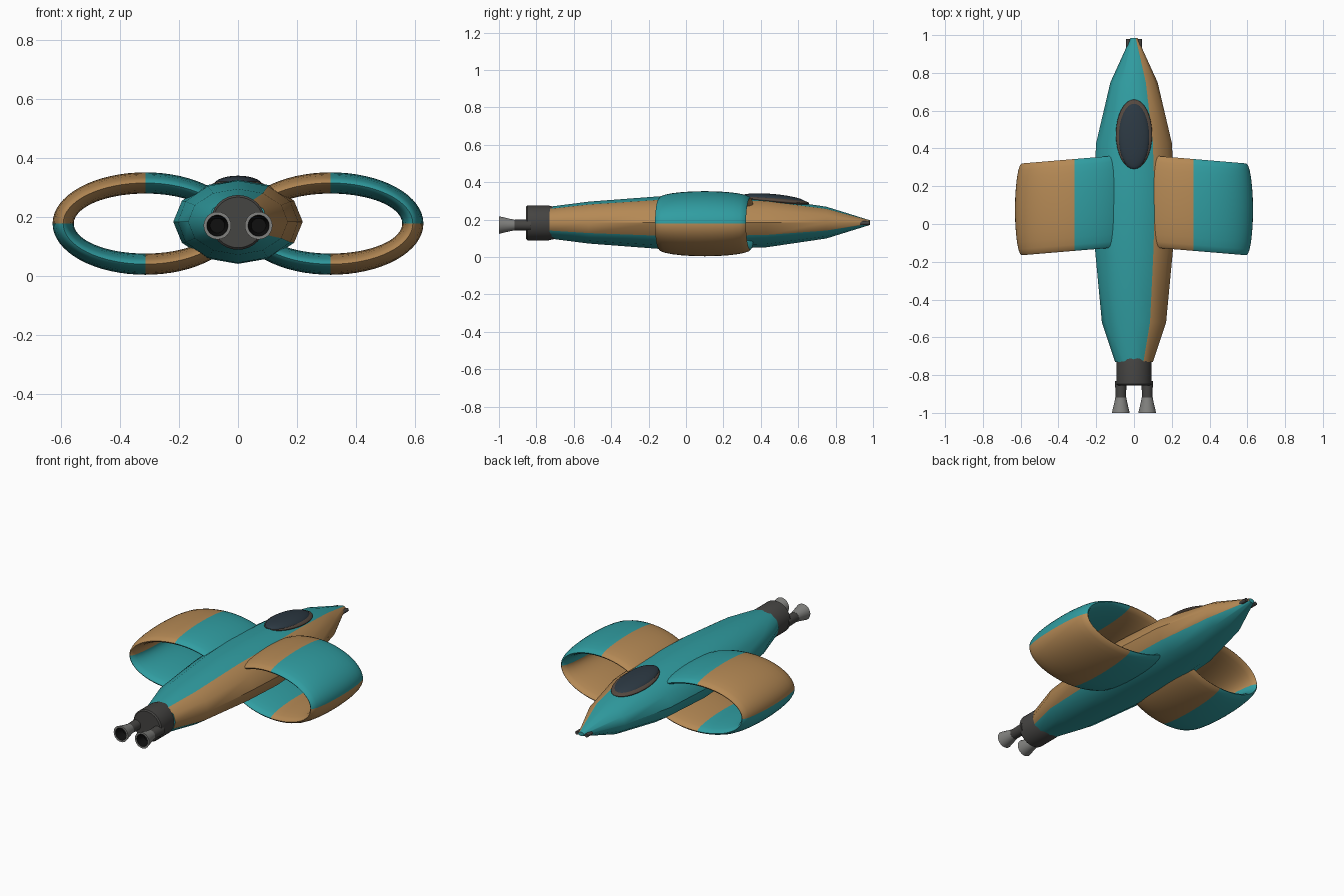
import bpy
from math import cos, sin, pi, radians, tau

if "Cube" in bpy.data.objects:
    bpy.data.objects.remove(bpy.data.objects["Cube"])


def material(name, rgb):
    m = bpy.data.materials.new(name)
    m.diffuse_color = (*rgb, 1)
    m.use_nodes = True
    m.node_tree.nodes["Principled BSDF"].inputs["Base Color"].default_value = m.diffuse_color
    return m


TEAL = material("teal", (0.03, 0.34, 0.36))
TAN = material("tan", (0.46, 0.25, 0.09))
GLASS = material("dark_glass", (0.025, 0.04, 0.055))
FRAME = material("frame_brown", (0.09, 0.065, 0.05))
METAL = material("dark_metal", (0.06, 0.058, 0.055))
STEEL = material("steel", (0.22, 0.22, 0.21))
BLACK = material("black", (0.005, 0.005, 0.005))


def loft(name, rings, mats, pick=lambda i, j: 0, closed=False, cap_mat=0):
    """Skin a list of point rings; pick(i, j) gives each face's material slot."""
    n, k = len(rings[0]), len(rings)
    verts = [p for r in rings for p in r]
    faces, slots = [], []
    for i in range(k if closed else k - 1):
        a, b = i * n, ((i + 1) % k) * n
        for j in range(n):
            j2 = (j + 1) % n
            faces.append((a + j, a + j2, b + j2, b + j))
            slots.append(pick(i, j))
    if not closed:
        faces += [tuple(range(n))[::-1], tuple(range((k - 1) * n, k * n))]
        slots += [0, cap_mat]
    me = bpy.data.meshes.new(name)
    me.from_pydata(verts, [], faces)
    for m in mats:
        me.materials.append(m)
    me.polygons.foreach_set("material_index", slots)
    import_fix(me)
    ob = bpy.data.objects.new(name, me)
    bpy.context.collection.objects.link(ob)
    return ob


def import_fix(me):
    """Consistent outward normals, smooth shading with sharp edges kept."""
    import bmesh
    bm = bmesh.new()
    bm.from_mesh(me)
    bmesh.ops.recalc_face_normals(bm, faces=bm.faces)
    bm.to_mesh(me)
    bm.free()
    me.shade_smooth()
    me.set_sharp_from_angle(angle=radians(40))


def oval(x, y, z, rx, rz, n):
    return [(x + rx * cos(tau * j / n), y, z + rz * sin(tau * j / n)) for j in range(n)]


def lathe(name, x, z, profile, mats, n=24, pick=lambda i, j: 0, cap_mat=0):
    return loft(name, [oval(x, y, z, r, r, n) for y, r in profile], mats, pick, False, cap_mat)


# Fuselage: twelve-sided hull with one tan flank stripe on the right
stations = [(-0.73, 0.10, 0.085), (-0.52, 0.17, 0.112), (-0.15, 0.205, 0.14),
            (0.10, 0.22, 0.143), (0.43, 0.20, 0.132), (0.75, 0.125, 0.085),
            (0.985, 0.018, 0.012)]
loft("fuselage", [oval(0, y, 0.184, rx, rz, 12) for y, rx, rz in stations],
     [TEAL, TAN], lambda i, j: 1 if j in (11, 0, 1) else 0)

# Ring wings: oval loops with a lens section, swept back, four colour quarters
SEG, SEC = 64, 24
for side, label in ((1, "right"), (-1, "left")):
    rings = []
    for i in range(SEG):
        a = tau * i / SEG
        ring = []
        for j in range(SEC):
            t = tau * j / SEC
            off = 0.036 * sin(t)
            x = 0.315 * side + (0.279 + off) * cos(a)
            z = 0.178 + (0.138 + off) * sin(a)
            c = cos(t)
            y = 0.127 - 0.083 * abs(x) + 0.243 * c
            ring.append((x, y, z))
        rings.append(ring)
    loft(label + "_ring_wing", rings, [TEAL, TAN],
         lambda i, j: (i // (SEG // 4)) % 2, closed=True)


# Cockpit: low glass dome in a slightly larger rim
def dome(name, loc, scale, mat):
    bpy.ops.mesh.primitive_uv_sphere_add(segments=32, ring_count=16, location=loc)
    ob = bpy.context.object
    ob.name, ob.scale = name, scale
    ob.rotation_euler = (radians(-5), 0, 0)
    ob.data.materials.append(mat)
    ob.data.shade_smooth()


dome("canopy_rim", (0, 0.475, 0.302), (0.096, 0.185, 0.022), FRAME)
dome("canopy_glass", (0, 0.465, 0.308), (0.083, 0.175, 0.029), GLASS)

# Engine block
lathe("engine_block", 0, 0.182,
      [(-0.70, 0.085), (-0.735, 0.093), (-0.848, 0.093), (-0.855, 0.086)], [METAL], 32)

# Twin exhausts and nose guns
for s, label in ((1, "right"), (-1, "left")):
    lathe(label + "_exhaust_pipe", 0.07 * s, 0.171, [(-0.83, 0.03), (-0.925, 0.028)], [METAL])
    lathe(label + "_nozzle", 0.07 * s, 0.171,
          [(-0.918, 0.029), (-0.94, 0.033), (-1.0, 0.047), (-1.0, 0.036), (-0.945, 0.025)],
          [STEEL, BLACK], pick=lambda i, j: int(i == 3), cap_mat=1)
    lathe(label + "_nose_gun", 0.031 * s, 0.181,
          [(0.93, 0.011), (0.98, 0.011)], [METAL], 12)
